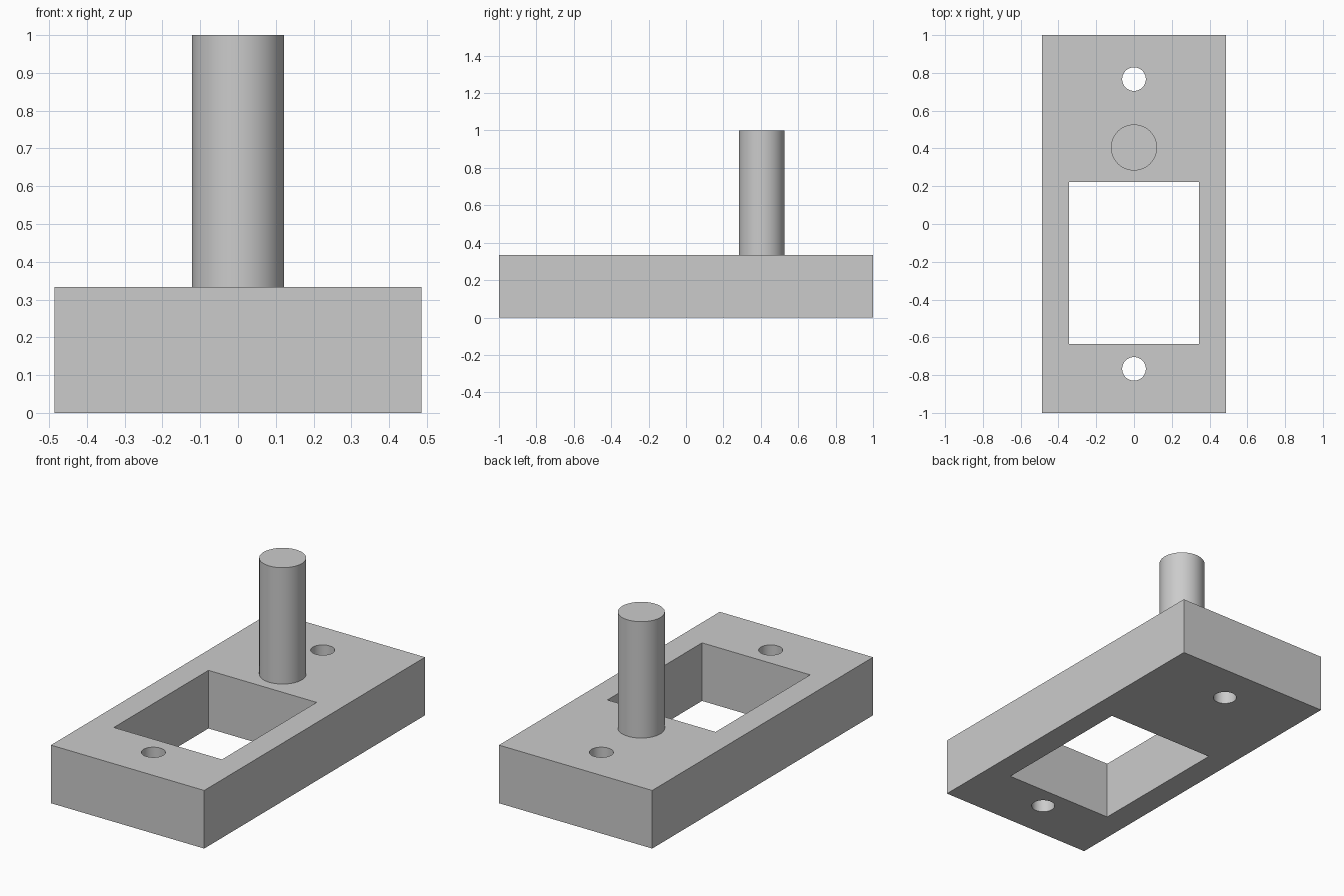
import bpy
from math import radians

cube = bpy.data.objects.get("Cube")
if cube:
    bpy.data.objects.remove(cube, do_unlink=True)

grey = bpy.data.materials.new("plain grey")
grey.use_nodes = True
colour = (0.6, 0.6, 0.6, 1)
grey.diffuse_color = colour
grey.node_tree.nodes["Principled BSDF"].inputs["Base Color"].default_value = colour


def finish(name):
    obj = bpy.context.object
    obj.name = name
    obj.data.materials.append(grey)
    return obj


def box(name, x, y0, y1, z0, z1):
    bpy.ops.mesh.primitive_cube_add(size=1, location=(0, (y0 + y1) / 2, (z0 + z1) / 2))
    obj = finish(name)
    obj.scale = (2 * x, y1 - y0, z1 - z0)
    bpy.ops.object.transform_apply(location=False, rotation=False, scale=True)
    return obj


def cylinder(name, radius, y, z0, z1):
    bpy.ops.mesh.primitive_cylinder_add(vertices=64, radius=radius, depth=z1 - z0,
                                        location=(0, y, (z0 + z1) / 2))
    return finish(name)


TOP = 0.333

# Base block with a rectangular window and two screw holes
base = box("base_block", 0.486, -1, 1, 0, TOP)
cutters = [box("window_cutter", 0.343, -0.635, 0.222, -0.1, TOP + 0.1)]
cutters += [cylinder("screw_hole_cutter", 0.0625, y, -0.1, TOP + 0.1) for y in (-0.767, 0.767)]

bpy.context.view_layer.objects.active = base
for cutter in cutters:
    cut = base.modifiers.new("cut", "BOOLEAN")
    cut.operation = "DIFFERENCE"
    cut.solver = "EXACT"
    cut.object = cutter
    bpy.ops.object.modifier_apply(modifier=cut.name)
    bpy.data.objects.remove(cutter, do_unlink=True)

# Upright pin standing on the block
pin = cylinder("upright_pin", 0.122, 0.405, TOP, 1)

# Smooth the round walls, keep the edges sharp
for obj in (base, pin):
    bpy.ops.object.select_all(action="DESELECT")
    obj.select_set(True)
    bpy.context.view_layer.objects.active = obj
    bpy.ops.object.shade_smooth_by_angle(angle=radians(30))
